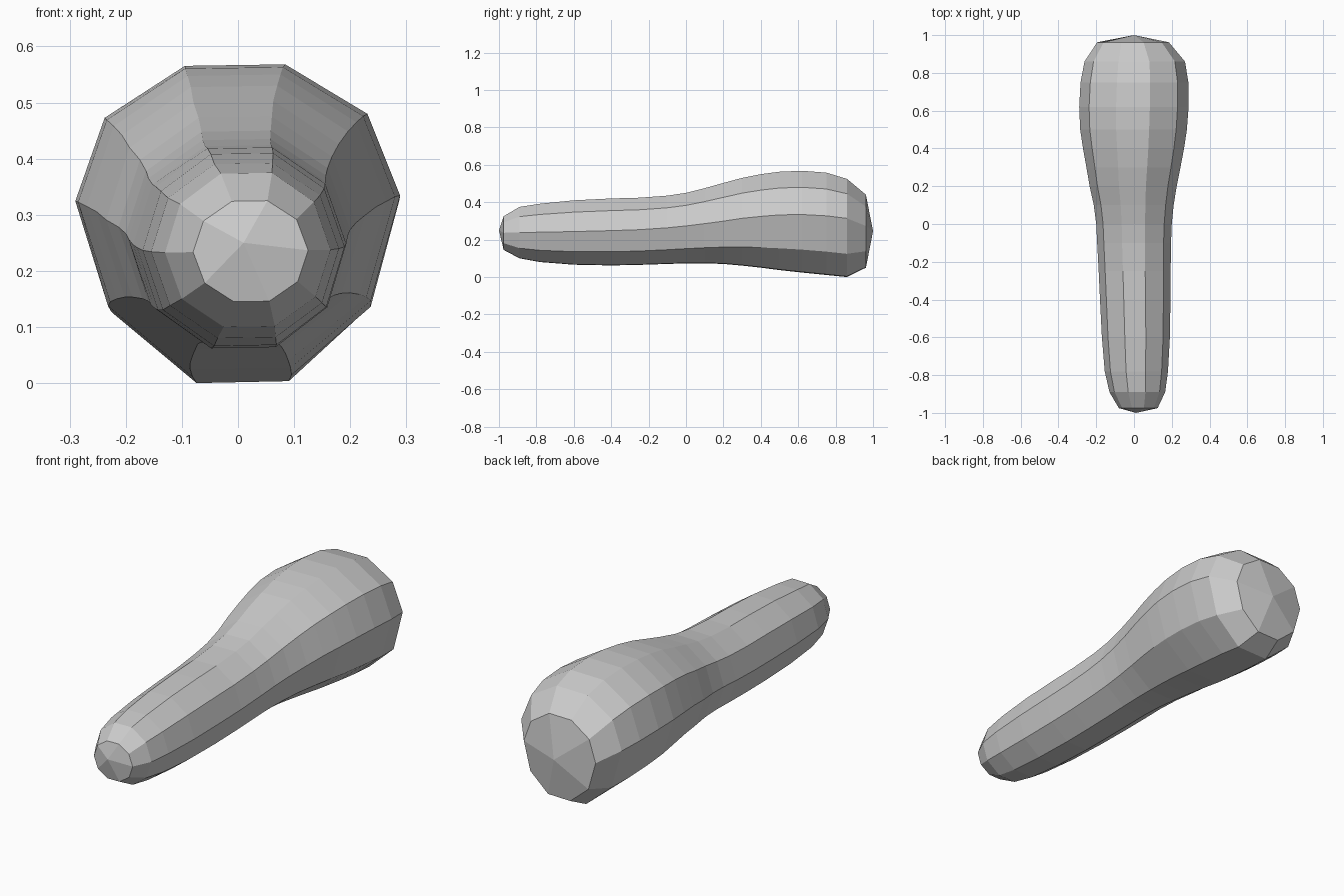
import bpy, bmesh, math

SIDES = 10
PHASE = math.radians(1)
PEAK = math.sin(math.radians(72) + PHASE)

# Stations along the club: y, left x, right x, bottom z, side z, top z
STATIONS = [
    (-0.975, -0.08, 0.125, 0.145, 0.235, 0.325),
    (-0.89, -0.13, 0.165, 0.10, 0.235, 0.375),
    (-0.78, -0.155, 0.18, 0.08, 0.237, 0.392),
    (-0.60, -0.17, 0.19, 0.066, 0.24, 0.41),
    (-0.40, -0.18, 0.193, 0.062, 0.245, 0.42),
    (-0.25, -0.187, 0.194, 0.065, 0.25, 0.424),
    (-0.10, -0.195, 0.196, 0.07, 0.26, 0.435),
    (0.00, -0.20, 0.20, 0.073, 0.27, 0.45),
    (0.10, -0.213, 0.21, 0.073, 0.282, 0.475),
    (0.20, -0.235, 0.226, 0.07, 0.295, 0.503),
    (0.30, -0.252, 0.246, 0.061, 0.31, 0.53),
    (0.40, -0.27, 0.265, 0.05, 0.32, 0.55),
    (0.50, -0.285, 0.28, 0.037, 0.328, 0.563),
    (0.62, -0.29, 0.289, 0.024, 0.33, 0.568),
    (0.75, -0.283, 0.288, 0.011, 0.323, 0.558),
    (0.86, -0.262, 0.27, 0.0, 0.31, 0.525),
    (0.962, -0.195, 0.185, 0.05, 0.27, 0.44),
]


def add_ring(bm, y, left, right, bottom, side, top):
    ring = []
    for i in range(SIDES):
        a = PHASE + math.tau * i / SIDES
        c, s = math.cos(a), math.sin(a) / PEAK
        x = (left + right) / 2 + (right - left) / 2 * c
        z = side + (top - side if s > 0 else side - bottom) * s
        ring.append(bm.verts.new((x, y, z)))
    return ring


def add_cap(bm, ring, centre):
    # Each end is a fan of quads meeting at a pole
    pole = bm.verts.new(centre)
    for i in range(0, SIDES, 2):
        bm.faces.new((pole, ring[i], ring[i + 1], ring[(i + 2) % SIDES]))


bm = bmesh.new()
rings = [add_ring(bm, *s) for s in STATIONS]
for a, b in zip(rings, rings[1:]):
    for i in range(SIDES):
        j = (i + 1) % SIDES
        bm.faces.new((a[i], a[j], b[j], b[i]))
add_cap(bm, rings[0], (0.01, -1.0, 0.25))
add_cap(bm, rings[-1], (0.0, 1.0, 0.245))
bmesh.ops.recalc_face_normals(bm, faces=bm.faces)

mesh = bpy.data.meshes.new("club_body")
bm.to_mesh(mesh)
bm.free()
bpy.context.collection.objects.link(bpy.data.objects.new("club_body", mesh))
